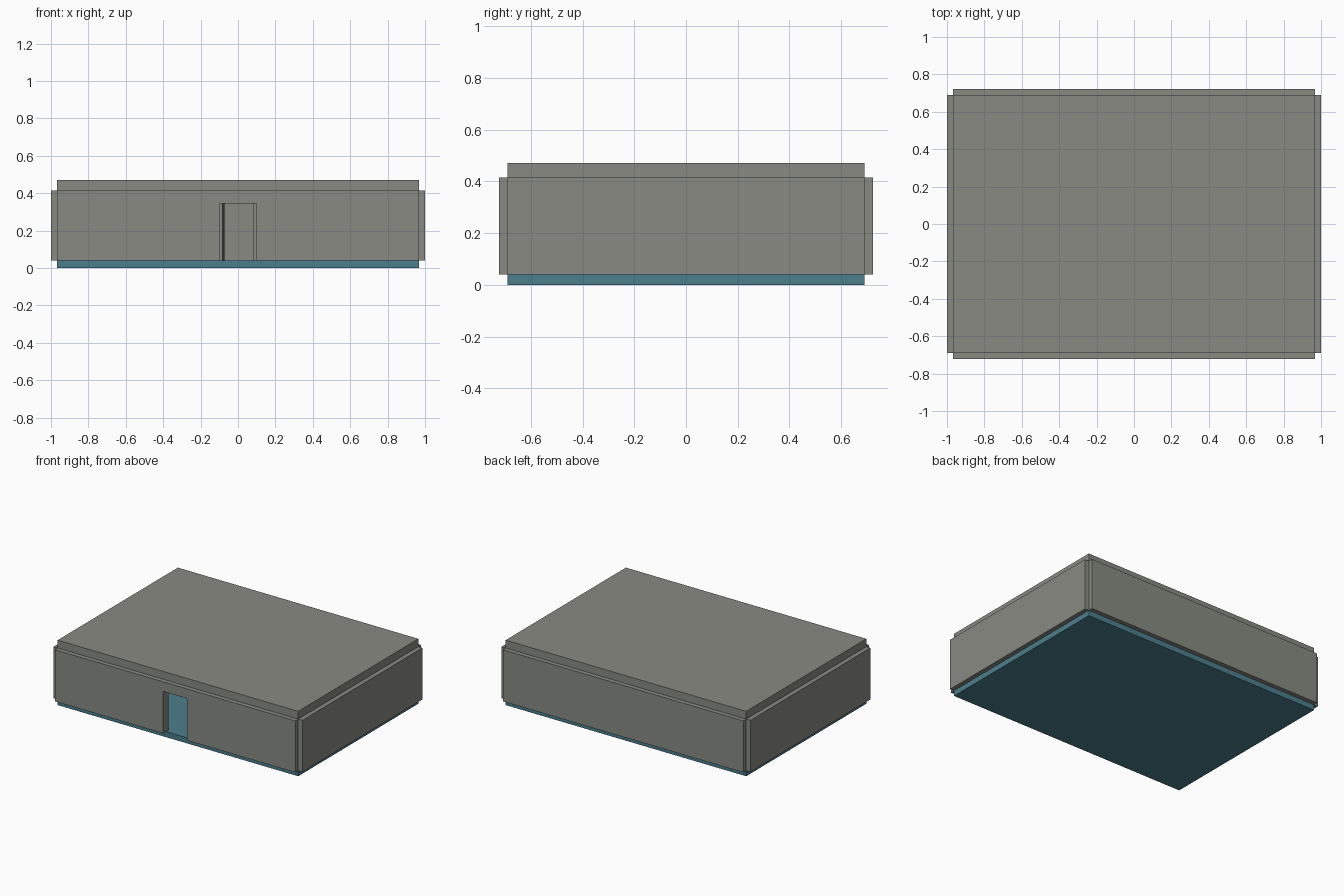
import bpy, bmesh

if "Cube" in bpy.data.objects:
    bpy.data.objects.remove(bpy.data.objects["Cube"])

W, D = 0.967, 0.69            # half footprint of the slabs
T = 0.066                     # wall thickness, centred on the slab edge
Z0, Z1, Z2 = 0.04, 0.415, 0.472
DOOR_TOP = 0.345


def material(name, rgb):
    mat = bpy.data.materials.new(name)
    mat.diffuse_color = (*rgb, 1)
    mat.use_nodes = True
    mat.node_tree.nodes["Principled BSDF"].inputs["Base Color"].default_value = mat.diffuse_color
    return mat


blue = material("floor_blue", (0.072, 0.21, 0.265))
stone = material("wall_grey", (0.246, 0.254, 0.223))
dark = material("door_dark", (0.03, 0.03, 0.03))


def finish(name, bm, mat):
    bmesh.ops.recalc_face_normals(bm, faces=bm.faces)
    me = bpy.data.meshes.new(name)
    bm.to_mesh(me)
    bm.free()
    me.materials.append(mat)
    ob = bpy.data.objects.new(name, me)
    bpy.context.collection.objects.link(ob)
    return ob


def box(name, x, y, z, mat=stone):
    """Box from (min, max) pairs on each axis."""
    bm = bmesh.new()
    bmesh.ops.create_cube(bm, size=1)
    for v in bm.verts:
        v.co = [r[0] if c < 0 else r[1] for c, r in zip(v.co, (x, y, z))]
    return finish(name, bm, mat)


def doorway_wall(name, half_len, half_door, y):
    """Wall along x with a central doorway open to the floor."""
    a, d = half_len, half_door
    outline = [(-a, Z0), (-d, Z0), (-d, DOOR_TOP), (d, DOOR_TOP),
               (d, Z0), (a, Z0), (a, Z1), (-a, Z1)]
    bm = bmesh.new()
    face = bm.faces.new([bm.verts.new((px, y - T / 2, pz)) for px, pz in outline])
    ext = bmesh.ops.extrude_face_region(bm, geom=[face], use_keep_orig=True)
    verts = [g for g in ext["geom"] if isinstance(g, bmesh.types.BMVert)]
    bmesh.ops.translate(bm, verts=verts, vec=(0, T, 0))
    return finish(name, bm, stone)


# Floor and roof slabs
box("floor", (-W, W), (-D, D), (0, Z0), blue)
box("roof", (-W, W), (-D, D), (Z1, Z2))

# Outer walls straddling the slab edges
doorway_wall("front_wall", W, 0.098, -D)
box("back_wall", (-W, W), (D - T / 2, D + T / 2), (Z0, Z1))
for side, s in (("left", -1), ("right", 1)):
    box(side + "_wall", (s * W - T / 2, s * W + T / 2), (-D, D), (Z0, Z1))

# Inner partition with its door leaf standing open, glimpsed through the entrance
doorway_wall("partition", W - T / 2, 0.083, 0)
box("open_door", (-0.083, -0.071), (T / 2, T / 2 + 0.15), (Z0, DOOR_TOP), dark)
